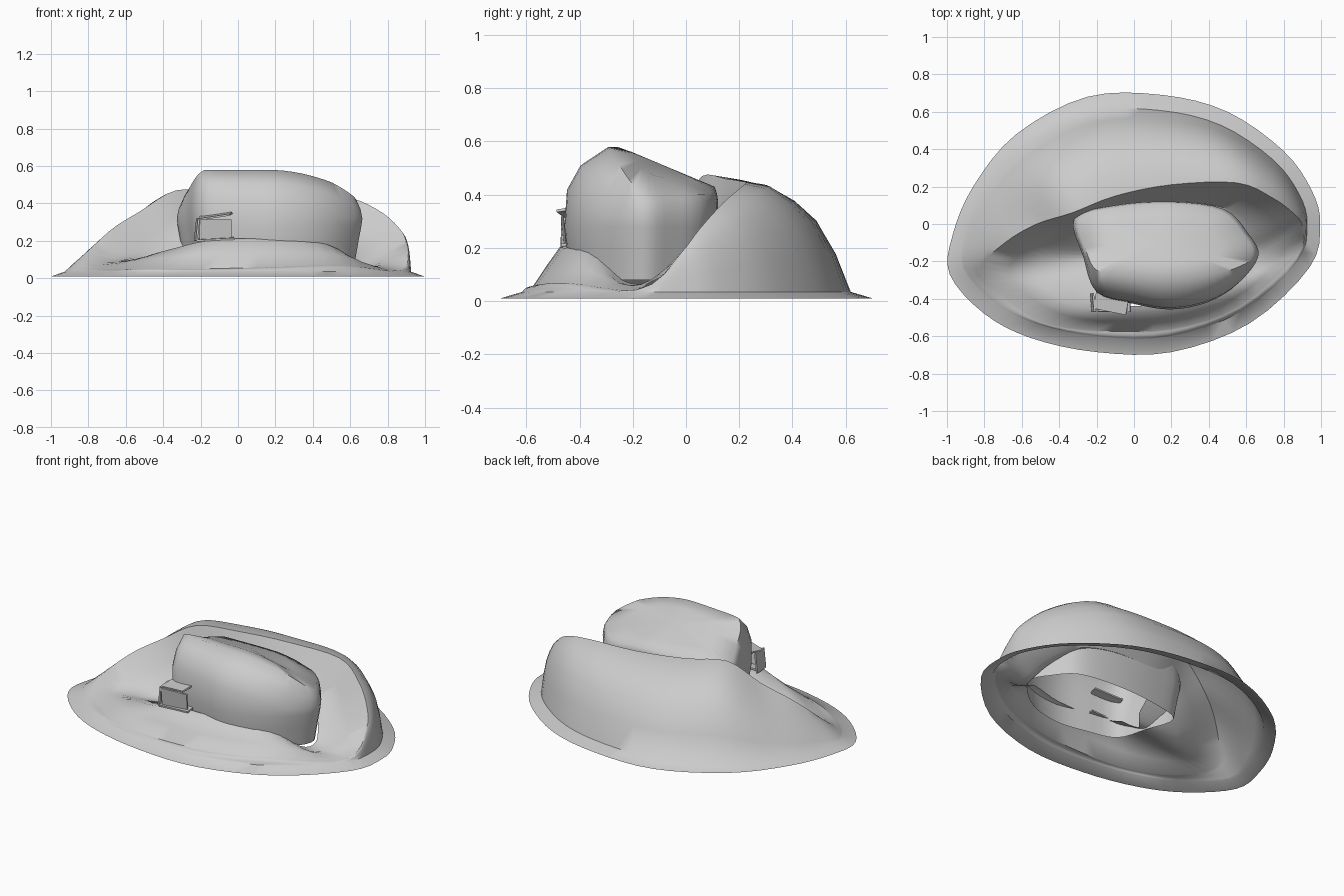
import bpy, bmesh
from mathutils import Vector

if "Cube" in bpy.data.objects:
    bpy.data.objects.remove(bpy.data.objects["Cube"])


def smooth_ring(pts, n=4):
    """Closed Catmull-Rom curve through pts, n samples per span."""
    p = [Vector(q) for q in pts]
    out = []
    for i in range(len(p)):
        a, b, c, d = p[i - 1], p[i], p[(i + 1) % len(p)], p[(i + 2) % len(p)]
        for k in range(n):
            t = k / n
            out.append(0.5 * (2 * b + (c - a) * t + (2 * a - 5 * b + 4 * c - d) * t * t
                              + (3 * b - a - 3 * c + d) * t ** 3))
    return out


def loft(name, rings, cap=None, angle=0.9):
    """Skin a stack of equal-length closed rings, optionally closed to a centre point."""
    bm = bmesh.new()
    rows = [[bm.verts.new(v) for v in r] for r in rings]
    n = len(rows[0])
    for lo, hi in zip(rows, rows[1:]):
        for i in range(n):
            j = (i + 1) % n
            bm.faces.new((lo[i], lo[j], hi[j], hi[i]))
    if cap:
        c = bm.verts.new(cap)
        for i in range(n):
            bm.faces.new((rows[-1][i], rows[-1][(i + 1) % n], c))
    me = bpy.data.meshes.new(name)
    bm.to_mesh(me)
    bm.free()
    ob = bpy.data.objects.new(name, me)
    bpy.context.collection.objects.link(ob)
    bpy.ops.object.select_all(action='DESELECT')
    ob.select_set(True)
    bpy.context.view_layer.objects.active = ob
    bpy.ops.object.shade_smooth_by_angle(angle=angle)
    return ob


# Shell and brim: rim outline, crest line and inner valley, anticlockwise from the right
sections = [
    ((0.995, 0.0), (0.90, -0.02, 0.18), (0.70, -0.14, 0.06)),
    ((0.95, 0.18), (0.86, 0.05, 0.27), (0.66, -0.05, 0.12)),
    ((0.8, 0.39), (0.74, 0.14, 0.37), (0.57, 0.05, 0.19)),
    ((0.5, 0.6), (0.55, 0.22, 0.44), (0.42, 0.10, 0.25)),
    ((0.15, 0.69), (0.20, 0.21, 0.45), (0.20, 0.12, 0.28)),
    ((-0.25, 0.68), (-0.10, 0.15, 0.46), (-0.05, 0.10, 0.28)),
    ((-0.63, 0.48), (-0.33, 0.06, 0.47), (-0.24, 0.03, 0.24)),
    ((-0.86, 0.2), (-0.52, 0.0, 0.36), (-0.36, -0.06, 0.16)),
    ((-0.97, -0.06), (-0.69, -0.10, 0.25), (-0.45, -0.16, 0.09)),
    ((-0.985, -0.27), (-0.82, -0.24, 0.10), (-0.52, -0.25, 0.09)),
    ((-0.8, -0.48), (-0.70, -0.38, 0.05), (-0.48, -0.34, 0.12)),
    ((-0.55, -0.61), (-0.50, -0.52, 0.05), (-0.34, -0.42, 0.16)),
    ((-0.2, -0.685), (-0.20, -0.57, 0.05), (-0.15, -0.47, 0.20)),
    ((0.2, -0.685), (0.20, -0.56, 0.06), (0.20, -0.46, 0.20)),
    ((0.62, -0.53), (0.56, -0.44, 0.07), (0.48, -0.37, 0.18)),
    ((0.94, -0.23), (0.87, -0.16, 0.045), (0.66, -0.25, 0.07)),
]
rim = smooth_ring([(*s[0], 0.01) for s in sections])
crest = smooth_ring([s[1] for s in sections])
valley = smooth_ring([s[2] for s in sections])
flange = [Vector((v.x * 0.93, v.y * 0.88, 0.035)) for v in rim]


def between(a, b, h, v):
    """Blend two rings; the bulge fades to a straight slope towards the left end."""
    out = []
    for p, q in zip(a, b):
        k = min(1, max(0, (p.x + 0.95) / 0.4))
        w = v * k + h * (1 - k)
        out.append(Vector((p.x + (q.x - p.x) * h, p.y + (q.y - p.y) * h, p.z + (q.z - p.z) * w)))
    return out


shell = [rim, flange]
for h, v in ((0.13, 0.34), (0.3, 0.64), (0.5, 0.82), (0.75, 0.96)):
    shell.append(between(flange, crest, h, v))
shell += [crest, between(crest, valley, 0.5, 0.52), valley]
# Inner edge, tucked inside the block all round
tuck = []
for v in valley:
    s = 0.88 - 0.34 * min(1, max(0, (-v.x - 0.15) / 0.25))
    tuck.append(Vector((0.15 + (v.x - 0.15) * s, -0.17 + (v.y + 0.17) * s, v.z + 0.01)))
shell.append(tuck)
loft("brim_and_back_shell", shell)

# Central block: rounded hollow lump with a top that tilts down to the back
outline = smooth_ring([(-0.32, 0.03, 0), (-0.1, 0.1, 0), (0.2, 0.12, 0), (0.48, 0.08, 0),
                       (0.61, -0.05, 0), (0.665, -0.17, 0), (0.56, -0.32, 0), (0.4, -0.42, 0),
                       (0.2, -0.46, 0), (0.0, -0.43, 0), (-0.2, -0.37, 0), (-0.27, -0.18, 0)])


def top_z(x, y):
    return 0.58 - 0.42 * max(0, y + 0.25) - 0.55 * max(0, x - 0.15) ** 2 - 0.6 * max(0, -x - 0.18)


def wall(s, z):
    return [Vector((0.15 + (v.x - 0.15) * s, -0.17 + (v.y + 0.17) * s, z)) for v in outline]


def upper(front, s, drop, floor):
    """Top ring whose front half is pulled back to make the sloping brow."""
    ring = []
    for v in outline:
        y = v.y if v.y > -0.2 else -0.2 + (v.y + 0.2) * front
        x, y = 0.15 + (v.x - 0.15) * s, -0.1 + (y + 0.1) * s
        f = 0.3 + 0.7 * min(1, max(0, (0.05 - v.y) / 0.3))
        ring.append(Vector((x, y, max(floor, top_z(x, y) - drop * f))))
    return ring


loft("centre_block", [wall(0.92, 0.08), wall(0.96, 0.2), wall(0.99, 0.28),
                      upper(0.95, 1.0, 0.16, 0.32), upper(0.78, 0.98, 0.07, 0.37),
                      upper(0.4, 0.94, 0.0, 0.4), upper(0.3, 0.6, 0.0, 0.4)],
     cap=(0.15, -0.1, top_z(0.15, -0.1)), angle=1.1)

# Small loose flaps at the front left of the block
for name, loc, size, rot in (
        ("upper_flap", (-0.12, -0.41, 0.335), (0.18, 0.12, 0.01), (0.15, -0.15, -0.2)),
        ("lower_flap", (-0.12, -0.43, 0.21), (0.2, 0.08, 0.01), (0.1, -0.05, 0.0)),
        ("side_flap", (-0.22, -0.42, 0.26), (0.01, 0.1, 0.12), (0.0, 0.1, 0.1)),
        ("front_flap", (-0.12, -0.455, 0.26), (0.17, 0.01, 0.11), (0.1, 0.0, 0.05))):
    bpy.ops.mesh.primitive_cube_add(size=1, location=loc, rotation=rot)
    flap = bpy.context.object
    flap.name = name
    flap.scale = size
